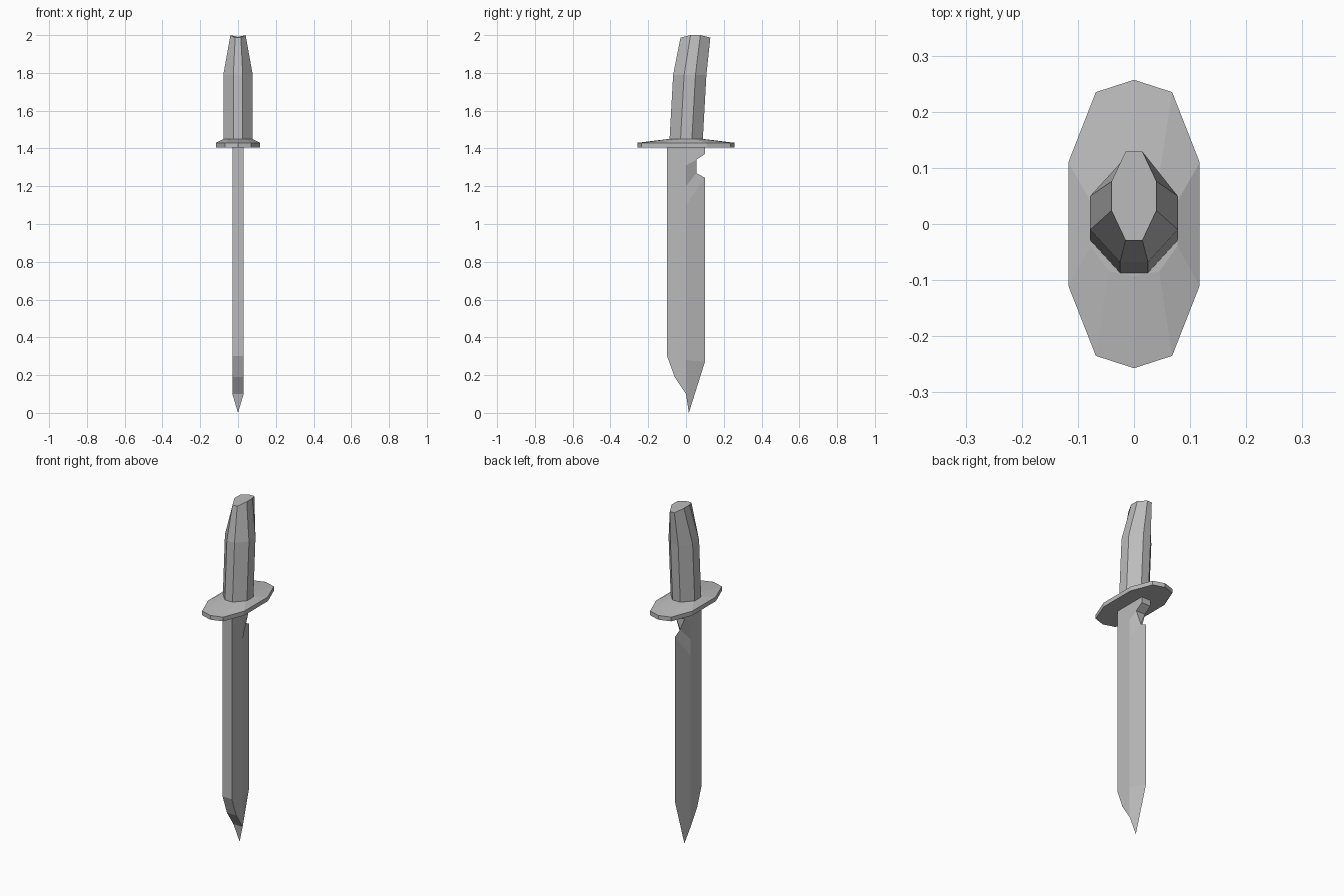
import bpy
import bmesh

cube = bpy.data.objects.get("Cube")
if cube:
    bpy.data.objects.remove(cube)

GREY = (0.5, 0.5, 0.5, 1)
steel = bpy.data.materials.new("plain grey")
steel.use_nodes = True
steel.diffuse_color = GREY
steel.node_tree.nodes["Principled BSDF"].inputs["Base Color"].default_value = GREY


def finish(bm, name):
    bmesh.ops.recalc_face_normals(bm, faces=bm.faces)
    mesh = bpy.data.meshes.new(name)
    bm.to_mesh(mesh)
    bm.free()
    mesh.materials.append(steel)
    obj = bpy.data.objects.new(name, mesh)
    bpy.context.collection.objects.link(obj)
    return obj


def loft(name, rings):
    """Skin a stack of rings with equal point counts and cap both ends."""
    bm = bmesh.new()
    loops = [[bm.verts.new(p) for p in ring] for ring in rings]
    for low, high in zip(loops, loops[1:]):
        for i in range(len(low)):
            j = (i + 1) % len(low)
            bm.faces.new((low[i], low[j], high[j], high[i]))
    bm.faces.new(loops[0])
    bm.faces.new(loops[-1])
    return finish(bm, name)


# Handle: eight-sided sections leaning back and narrowing to the pommel
def handle_ring(shift, half_x, flat_x, half_y, side_y, z, dip=0):
    right = [(flat_x, -half_y, z - dip), (half_x, -side_y, z),
             (half_x, side_y, z), (flat_x, half_y, z - dip)]
    ring = right + [(-x, y, h) for x, y, h in reversed(right)]
    return [(x, y + shift, h) for x, y, h in ring]


loft("handle", [
    handle_ring(0, 0.078, 0.025, 0.088, 0.03, 1.43),
    handle_ring(0.02, 0.078, 0.025, 0.088, 0.03, 1.79),
    handle_ring(0.05, 0.04, 0.015, 0.079, 0.026, 2.0, dip=0.013),
])

# Guard: ten-sided plate with a shallow raised top
quarter = [(0.117, 0.11), (0.068, 0.235)]
outline = (quarter + [(0, 0.257)] + [(-x, y) for x, y in reversed(quarter)])
outline += [(-x, -y) for x, y in outline]


def guard_ring(z, sx=1, sy=1):
    return [(x * sx, y * sy, z) for x, y in outline]


loft("guard", [guard_ring(1.405), guard_ring(1.43), guard_ring(1.45, 0.66, 0.36)])

# Blade: one half from named (y, z) points, then mirrored
T = 0.03
thick = {
    "spine_top": (-0.1, 1.415), "spine_low": (-0.1, 0.3),
    "clip": (-0.06, 0.19), "clip_end": (0, 0.1),
    "ridge_low": (0, 0.28), "ridge_high": (0, 1.1),
    "notch_low": (0, 1.2), "notch_high": (0, 1.31), "ridge_top": (0, 1.415),
    "heel_in": (0.055, 1.34), "heel_out": (0.1, 1.37), "heel_top": (0.1, 1.415),
}
thin = {"tip": (0.015, 0), "edge_low": (0.1, 0.27),
        "edge_high": (0.1, 1.245), "edge_in": (0.055, 1.27)}

bm = bmesh.new()
v = {n: bm.verts.new((T, y, z)) for n, (y, z) in thick.items()}
v.update({n: bm.verts.new((0, y, z)) for n, (y, z) in thin.items()})

for names in (
    "spine_top spine_low clip clip_end ridge_low ridge_high notch_low notch_high ridge_top",
    "clip_end tip edge_low ridge_low",
    "ridge_low edge_low edge_high ridge_high",
    "ridge_high edge_high edge_in notch_low",
    "notch_low edge_in heel_in notch_high",
    "notch_high heel_in heel_out heel_top ridge_top",
):
    bm.faces.new([v[n] for n in names.split()])

# Walls from the thick outline in to the middle plane
mid = {}
for n in "spine_top spine_low clip clip_end heel_in heel_out heel_top ridge_top".split():
    y, z = thick[n]
    mid[n] = bm.verts.new((0, y, z))
for run in ("ridge_top spine_top spine_low clip clip_end",
            "heel_in heel_out heel_top ridge_top"):
    names = run.split()
    for a, b in zip(names, names[1:]):
        bm.faces.new((v[a], v[b], mid[b], mid[a]))
bm.faces.new((v["clip_end"], mid["clip_end"], v["tip"]))
bm.faces.new((v["heel_in"], mid["heel_in"], v["edge_in"]))

bmesh.ops.mirror(bm, geom=bm.verts[:] + bm.edges[:] + bm.faces[:],
                 axis='X', merge_dist=0.0001)
finish(bm, "blade")
